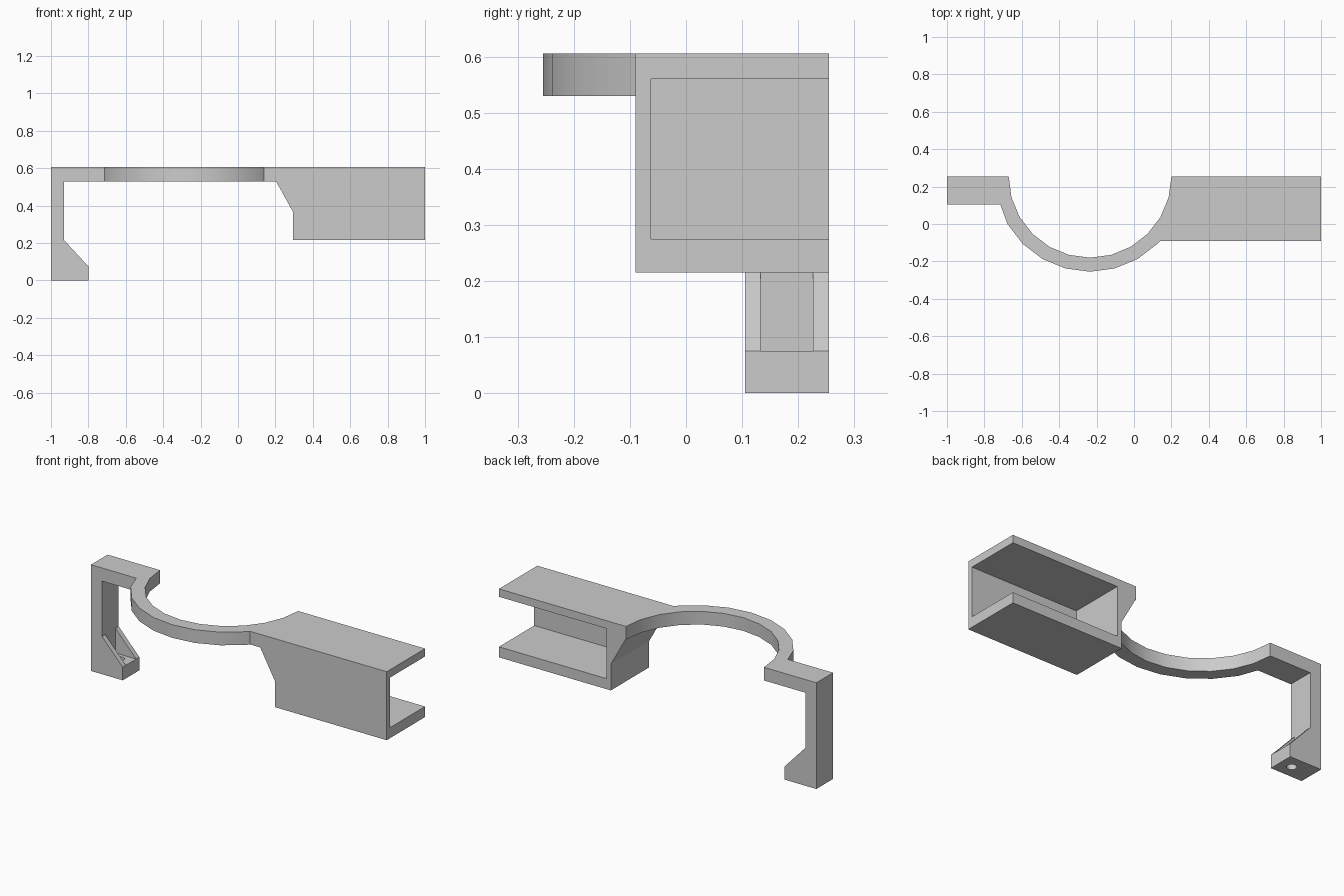
import bpy, bmesh
from math import cos, sin, radians
from mathutils import Vector

cube = bpy.data.objects.get("Cube")
if cube:
    bpy.data.objects.remove(cube, do_unlink=True)

grey = bpy.data.materials.new("plain grey")
grey.use_nodes = True
grey.diffuse_color = (0.6, 0.6, 0.6, 1)
grey.node_tree.nodes["Principled BSDF"].inputs["Base Color"].default_value = (0.6, 0.6, 0.6, 1)


def prism(name, points, offset):
    """Extrude a closed outline along the offset vector."""
    bm = bmesh.new()
    face = bm.faces.new([bm.verts.new(p) for p in points])
    new = bmesh.ops.extrude_face_region(bm, geom=[face])["geom"]
    bmesh.ops.translate(bm, vec=Vector(offset),
                        verts=[v for v in new if isinstance(v, bmesh.types.BMVert)])
    bmesh.ops.recalc_face_normals(bm, faces=bm.faces)
    mesh = bpy.data.meshes.new(name)
    bm.to_mesh(mesh)
    bm.free()
    mesh.materials.append(grey)
    obj = bpy.data.objects.new(name, mesh)
    bpy.context.collection.objects.link(obj)
    return obj


def side_prism(name, profile, front, back):
    return prism(name, [(x, front, z) for x, z in profile], (0, back - front, 0))


def combine(target, tool, operation):
    mod = target.modifiers.new(operation.title(), "BOOLEAN")
    mod.operation = operation
    mod.solver = "EXACT"
    mod.object = tool
    bpy.context.view_layer.objects.active = target
    bpy.ops.object.modifier_apply(modifier=mod.name)
    bpy.data.objects.remove(tool, do_unlink=True)


def arc(radius, start, end, step):
    return [(RING_X + radius * cos(radians(a)), BACK + radius * sin(radians(a)))
            for a in range(start, end + step, step)]


BACK, FRONT, ARM_FRONT = 0.255, -0.09, 0.105
RING_X, TOP, UNDER = -0.235, 0.605, 0.53

# Flat top: left tab, half ring and right plate in one outline
outline = [(-1, BACK), (-1, ARM_FRONT), (-0.715, ARM_FRONT)]
outline += arc(0.51, 210, 300, 15)
outline += arc(0.51, 315, 315, 15)
outline += [(0.14, FRONT), (1, FRONT), (1, BACK)]
outline += arc(0.435, 180, 360, 15)[::-1]
bracket = prism("bracket", [(x, y, UNDER) for x, y in outline], (0, 0, TOP - UNDER))

# Housing with sloped gusset
housing = side_prism("housing", [(0.295, 0.215), (1, 0.215), (1, 0.57), (0.22, 0.57),
                                 (0.203, UNDER), (0.295, 0.365)], FRONT, BACK)
combine(bracket, housing, "UNION")

# Hanging arm with ribbed foot
arm = side_prism("arm", [(-1, 0), (-0.8, 0), (-0.8, 0.075), (-0.93, 0.215),
                         (-0.93, 0.57), (-1, 0.57)], ARM_FRONT, BACK)
combine(bracket, arm, "UNION")

# Housing pocket, open at the back and the outer end
pocket = side_prism("pocket_cutter", [(0.322, 0.275), (1.1, 0.275), (1.1, 0.56), (0.322, 0.56)],
                    -0.062, 0.4)
combine(bracket, pocket, "DIFFERENCE")

# Slot between the foot ribs, and the screw hole below it
slot = side_prism("slot_cutter", [(-0.93, 0.075), (-0.7, 0.075), (-0.7, 0.3), (-0.93, 0.3)],
                  0.133, 0.226)
combine(bracket, slot, "DIFFERENCE")
hole = prism("hole_cutter", [(-0.872 + 0.026 * cos(radians(a)), 0.18 + 0.026 * sin(radians(a)), -0.05)
                             for a in range(0, 360, 20)], (0, 0, 0.2))
combine(bracket, hole, "DIFFERENCE")

# Smooth ring, crisp corners
bpy.ops.object.select_all(action="DESELECT")
bracket.select_set(True)
bpy.context.view_layer.objects.active = bracket
bpy.ops.object.shade_smooth_by_angle(angle=radians(22))
